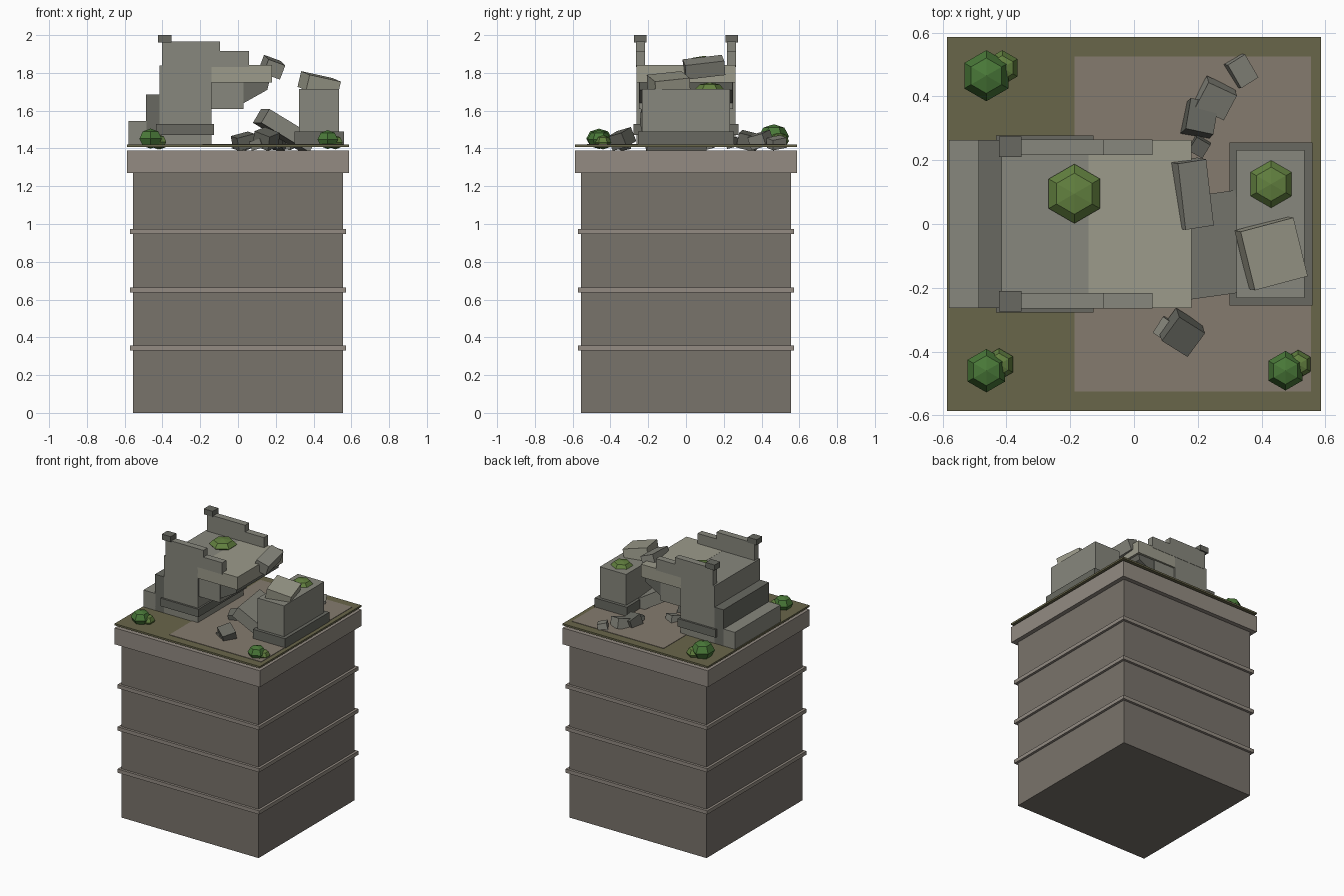
import bpy, bmesh, math
from mathutils import Matrix, Vector, Euler

if "Cube" in bpy.data.objects:
    bpy.data.objects.remove(bpy.data.objects["Cube"])


def material(name, hexcol):
    # diffuse colour from an sRGB hex string
    rgb = [int(hexcol[i:i + 2], 16) / 255 for i in (0, 2, 4)]
    lin = [c / 12.92 if c <= 0.04045 else ((c + 0.055) / 1.055) ** 2.4 for c in rgb]
    m = bpy.data.materials.new(name)
    m.diffuse_color = (*lin, 1)
    m.use_nodes = True
    m.node_tree.nodes["Principled BSDF"].inputs["Base Color"].default_value = m.diffuse_color
    return m


EARTH = material("earth_stone", "79736B")
TRIM = material("trim_stone", "938B82")
GRASS = material("grass", "69664A")
DIRT = material("dirt", "857B6E")
STONE = material("stone", "87877D")
DARK = material("dark_stone", "686961")
LIGHT = material("light_stone", "9C9B8B")
LEAF = material("leaf", "497838")
LEAF2 = material("leaf_light", "62803F")


def finish(name, bm, mat):
    bmesh.ops.recalc_face_normals(bm, faces=bm.faces)
    me = bpy.data.meshes.new(name)
    bm.to_mesh(me)
    bm.free()
    me.materials.append(mat)
    ob = bpy.data.objects.new(name, me)
    bpy.context.collection.objects.link(ob)
    return ob


def box(name, x, y, z, mat):
    # axis-aligned box from ranges
    bm = bmesh.new()
    size = [r[1] - r[0] for r in (x, y, z)]
    mid = Vector([(r[0] + r[1]) / 2 for r in (x, y, z)])
    bmesh.ops.create_cube(bm, size=1, matrix=Matrix.Translation(mid) @ Matrix.Diagonal((*size, 1)))
    return finish(name, bm, mat)


def block(name, loc, size, rot, mat):
    # tumbled block, rotation in degrees
    bm = bmesh.new()
    bmesh.ops.create_cube(bm, size=1, matrix=Matrix.Diagonal((*size, 1)))
    ob = finish(name, bm, mat)
    ob.location = loc
    ob.rotation_euler = Euler([math.radians(a) for a in rot])
    return ob


def prism(name, pts, y0, y1, mat):
    # xz profile extruded along y
    bm = bmesh.new()
    f = bm.faces.new([bm.verts.new((x, y0, z)) for x, z in pts])
    g = bmesh.ops.extrude_face_region(bm, geom=[f])
    bmesh.ops.translate(bm, vec=(0, y1 - y0, 0), verts=[v for v in g["geom"] if isinstance(v, bmesh.types.BMVert)])
    return finish(name, bm, mat)


def shrub(name, loc, r, h, mat):
    # six-sided faceted ball
    bm = bmesh.new()
    rings = []
    for k in (0.72, 0.0, -0.72):
        rr = math.sqrt(1 - k * k)
        rings.append([bm.verts.new((rr * r * math.cos(math.radians(30 + 60 * i)),
                                    rr * r * math.sin(math.radians(30 + 60 * i)), k * h)) for i in range(6)])
    top, bot = bm.verts.new((0, 0, h)), bm.verts.new((0, 0, -h))
    for i in range(6):
        j = (i + 1) % 6
        bm.faces.new((rings[0][i], rings[0][j], top))
        bm.faces.new((rings[2][j], rings[2][i], bot))
        for a, b in zip(rings, rings[1:]):
            bm.faces.new((a[i], b[i], b[j], a[j]))
    ob = finish(name, bm, mat)
    ob.location = loc


def sq(h):
    return (-h, h)


# pedestal of ground
box("ground_column", sq(0.555), sq(0.555), (0, 1.27), EARTH)
for i, z in enumerate((0.33, 0.638, 0.947)):
    box(f"column_band_{i}", sq(0.573), sq(0.573), (z, z + 0.027), TRIM)
box("column_cap", sq(0.587), sq(0.587), (1.27, 1.39), TRIM)
box("grass_layer", sq(0.587), sq(0.587), (1.408, 1.421), GRASS)
box("dirt_patch", (-0.187, 0.555), sq(0.525), (1.412, 1.424), DIRT)

# standing half of the bridge
box("step_low", (-0.58, -0.485), sq(0.263), (1.415, 1.545), STONE)
box("step_high", (-0.487, -0.415), sq(0.263), (1.415, 1.685), DARK)
box("left_pier", (-0.415, -0.14), sq(0.263), (1.415, 1.84), STONE)
box("left_plinth", (-0.433, -0.127), sq(0.277), (1.472, 1.53), DARK)
box("deck", (-0.142, 0.18), sq(0.263), (1.748, 1.841), LIGHT)
prism("arch_inner", [(-0.15, 1.61), (0.03, 1.61), (0.03, 1.75), (-0.15, 1.75)], -0.25, 0.25, STONE)
prism("arch_outer", [(0.03, 1.64), (0.155, 1.71), (0.165, 1.75), (0.02, 1.75)], -0.245, 0.245, DARK)

# parapets on both sides
for s, side in ((-1, "front"), (1, "back")):
    y = sorted((s * 0.217, s * 0.265))
    box(f"parapet_tall_{side}", (-0.402, -0.095), y, (1.83, 1.965), STONE)
    box(f"parapet_low_{side}", (-0.095, 0.058), y, (1.83, 1.915), STONE)
    box(f"post_cap_{side}", (-0.424, -0.352), sorted((s * 0.21, s * 0.275)), (1.96, 2.0), DARK)

# broken far pier
box("right_plinth", (0.3, 0.56), sq(0.255), (1.415, 1.49), DARK)
box("right_pier", (0.322, 0.535), sq(0.232), (1.415, 1.715), STONE)

# fallen slabs
block("slab_on_pier", (0.43, -0.092, 1.74), (0.175, 0.19, 0.085), (6, 12, 15), LIGHT)
block("slab_on_deck", (0.18, 0.095, 1.83), (0.095, 0.21, 0.08), (7, 20, 9), STONE)
block("slab_fallen", (0.25, -0.065, 1.495), (0.3, 0.32, 0.085), (0, 31, 8), STONE)

# rubble: location, size, rotation
rubble = [
    ((0.335, 0.48, 1.43), (0.065, 0.085, 0.055), (10, 12, 32), STONE),
    ((0.255, 0.395, 1.445), (0.1, 0.09, 0.07), (14, 12, -25), STONE),
    ((0.205, 0.33, 1.44), (0.09, 0.1, 0.08), (-14, 10, -12), DARK),
    ((0.205, 0.245, 1.43), (0.05, 0.05, 0.05), (12, 8, -30), DARK),
    ((0.15, -0.34, 1.45), (0.1, 0.095, 0.08), (14, 18, -32), DARK),
    ((0.11, -0.335, 1.425), (0.07, 0.06, 0.05), (10, -14, -35), STONE),
    ((0.03, -0.05, 1.438), (0.1, 0.09, 0.07), (8, -14, 20), DARK),
    ((0.02, 0.12, 1.43), (0.08, 0.07, 0.06), (12, 10, -25), STONE),
]
for i, (loc, size, rot, mat) in enumerate(rubble):
    block(f"rubble_{i}", loc, size, rot, mat)

# shrubs: location, radius, half height
shrubs = [
    ((-0.463, 0.465, 1.465), 0.08, 0.063, LEAF), ((-0.413, 0.49, 1.44), 0.055, 0.045, LEAF2),
    ((-0.463, -0.46, 1.452), 0.068, 0.053, LEAF), ((-0.423, -0.44, 1.435), 0.05, 0.04, LEAF2),
    ((0.475, -0.46, 1.447), 0.062, 0.05, LEAF), ((0.515, -0.44, 1.432), 0.045, 0.037, LEAF2),
    ((-0.187, 0.095, 1.85), 0.093, 0.04, LEAF2),
    ((0.43, 0.125, 1.712), 0.077, 0.037, LEAF2),
]
for i, (loc, r, h, mat) in enumerate(shrubs):
    shrub(f"shrub_{i}", loc, r, h, mat)
